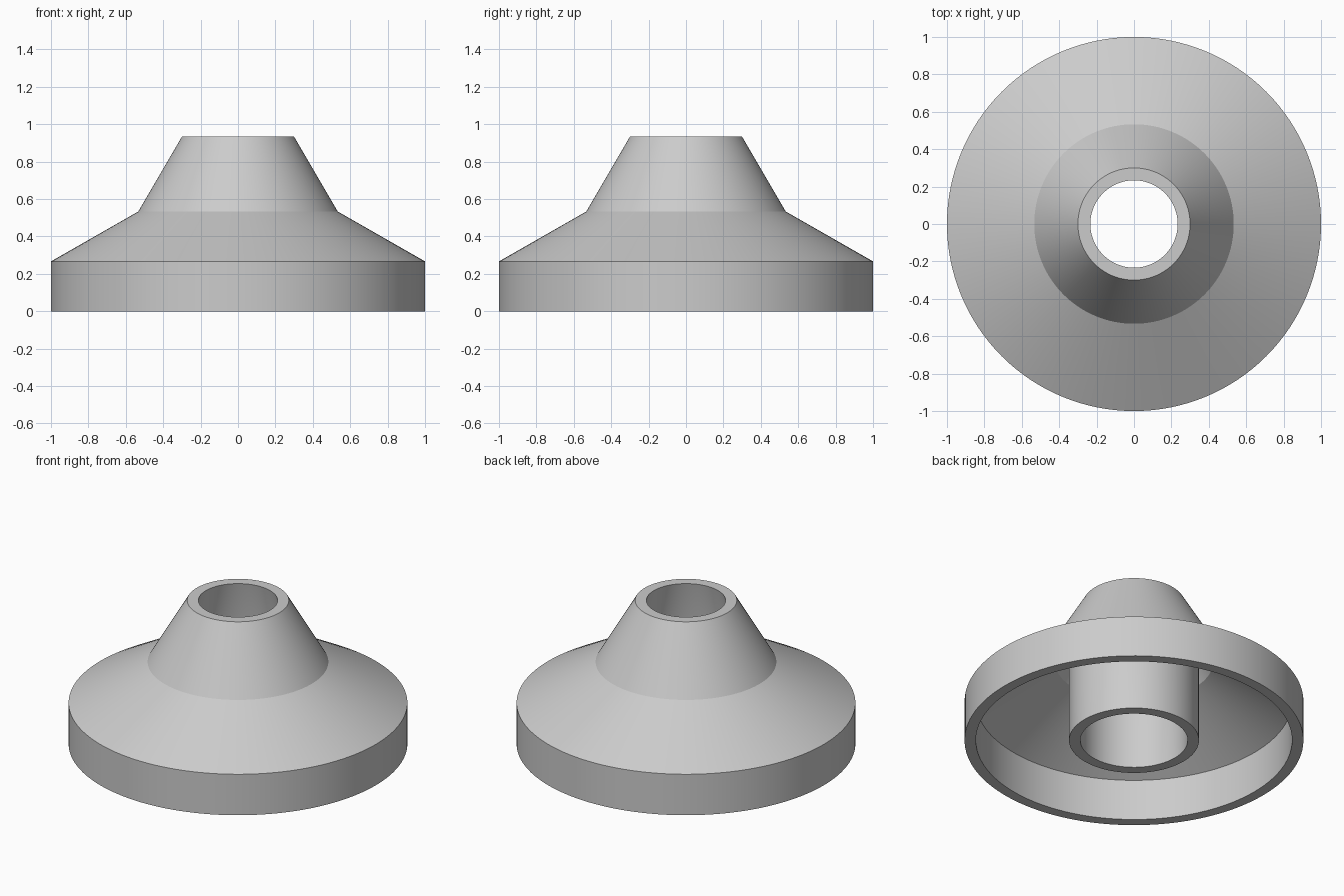
import bpy
import bmesh
import math

cube = bpy.data.objects.get("Cube")
if cube:
    bpy.data.objects.remove(cube, do_unlink=True)

UNIT = 1 / 15  # profile points are in fifteenths of the outer radius
SEGMENTS = 128

grey = bpy.data.materials.new("plain grey")
grey.use_nodes = True
colour = (0.6, 0.6, 0.6, 1)
grey.diffuse_color = colour
grey.node_tree.nodes["Principled BSDF"].inputs["Base Color"].default_value = colour


def lathe(name, profile):
    """Spin a closed (radius, height) profile around the z axis."""
    mesh = bpy.data.meshes.new(name)
    bm = bmesh.new()
    rings = []
    for r, z in profile:
        ring = []
        for i in range(SEGMENTS):
            a = math.tau * i / SEGMENTS
            ring.append(bm.verts.new((r * UNIT * math.cos(a), r * UNIT * math.sin(a), z * UNIT)))
        rings.append(ring)
    for k, low in enumerate(rings):
        high = rings[(k + 1) % len(rings)]
        for i in range(SEGMENTS):
            j = (i + 1) % SEGMENTS
            bm.faces.new((low[i], low[j], high[j], high[i]))
    bmesh.ops.recalc_face_normals(bm, faces=bm.faces)
    bm.to_mesh(mesh)
    bm.free()
    mesh.materials.append(grey)
    obj = bpy.data.objects.new(name, mesh)
    bpy.context.collection.objects.link(obj)
    bpy.ops.object.select_all(action="DESELECT")
    obj.select_set(True)
    bpy.context.view_layer.objects.active = obj
    bpy.ops.object.shade_smooth_by_angle(angle=math.radians(20))
    return obj


# Outer shell, cavity and central tube as one continuous wall
lathe("flanged_cone", [
    (15, 0), (15, 4), (8, 8), (4.5, 14),         # rim, shallow cone, steep cone
    (3.5, 14), (4.75, 8), (4.75, 0),             # bore, narrowing to the top
    (5.75, 0), (5.75, 8), (5.06, 11.33),         # outside of the central tube
    (7, 8), (14, 4), (14, 0),                    # hollow underside of the shell
])
